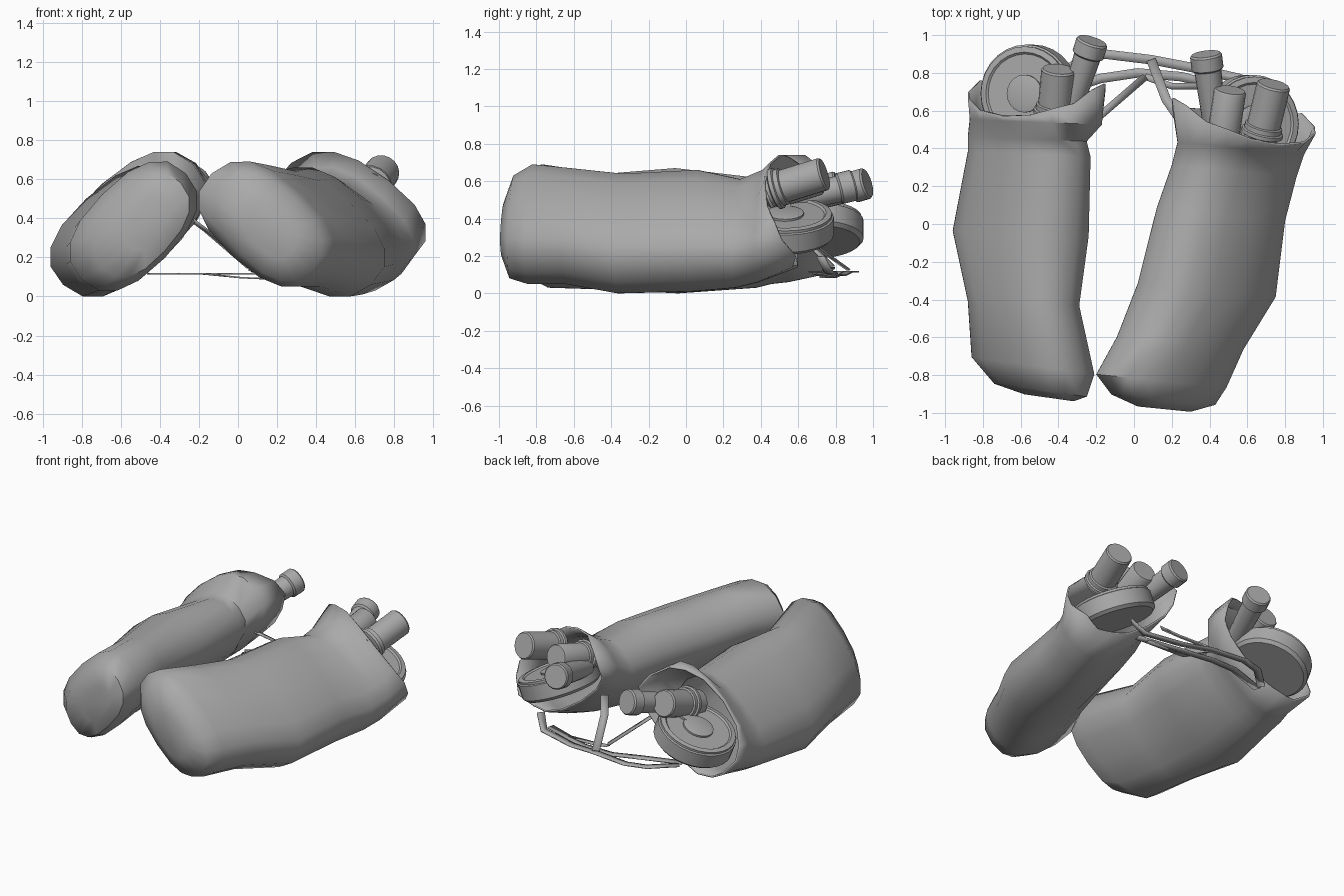
import bpy, bmesh, math, random
from mathutils import Vector

cube = bpy.data.objects.get("Cube")
if cube:
    bpy.data.objects.remove(cube, do_unlink=True)

grey = bpy.data.materials.new("plain_grey")
grey.use_nodes = True
colour = (0.4, 0.4, 0.4, 1)
grey.diffuse_color = colour
grey.node_tree.nodes["Principled BSDF"].inputs["Base Color"].default_value = colour


def finish(name, bm, angle, thickness=0):
    bmesh.ops.recalc_face_normals(bm, faces=bm.faces)
    mesh = bpy.data.meshes.new(name)
    bm.to_mesh(mesh)
    bm.free()
    mesh.materials.append(grey)
    obj = bpy.data.objects.new(name, mesh)
    bpy.context.collection.objects.link(obj)
    bpy.ops.object.select_all(action="DESELECT")
    obj.select_set(True)
    bpy.context.view_layer.objects.active = obj
    bpy.ops.object.shade_smooth_by_angle(angle=math.radians(angle))
    if thickness:
        solid = obj.modifiers.new("cloth", "SOLIDIFY")
        solid.thickness = thickness
        solid.offset = -1


def bridge(bm, low, high):
    for i in range(len(low)):
        j = (i + 1) % len(low)
        bm.faces.new((low[i], low[j], high[j], high[i]))


def oval(sides, lean):
    """Leaning rounded box outline, fitted to a unit square."""
    points = []
    for i in range(sides):
        t = math.tau * i / sides
        u, v = [math.copysign(abs(f(t)) ** 0.8, f(t)) for f in (math.cos, math.sin)]
        points.append((u * math.cos(lean) - v * math.sin(lean),
                       u * math.cos(lean) + v * math.sin(lean), v))
    sx = max(p[0] for p in points)
    sz = max(p[1] for p in points)
    return [(x / sx, z / sz, v) for x, z, v in points]


def sack(name, side, front_skew, back_skew, lean, rings):
    """Loft through rings given as y, then the x and z limits."""
    random.seed(4)
    bm = bmesh.new()
    loops = []
    shape = oval(16, math.radians(lean))
    for y, x0, x1, z0, z1 in rings:
        last = y == rings[-1][0]
        skew = front_skew if y < -0.5 else back_skew
        loop = []
        for px, pz, v in shape:
            dx = side * px * (x1 - x0) / 2
            # the open rim dips on the upper side and is ragged
            dip = random.uniform(-0.02, 0.03) - 0.15 * max(v, 0) if last else 0
            loop.append(bm.verts.new(((x0 + x1) / 2 + dx, y + skew * dx + dip,
                                      (z0 + z1) / 2 + pz * (z1 - z0) / 2)))
        loops.append(loop)
    bm.faces.new(loops[0])
    for low, high in zip(loops, loops[1:]):
        bridge(bm, low, high)
    finish(name, bm, 50, 0.012)


def lathe(name, base, axis, profile, sides):
    """Turn (radius, height) pairs around an axis."""
    bm = bmesh.new()
    turn = Vector(axis).to_track_quat("Z", "Y")
    loops = []
    for r, h in profile:
        ring = [Vector((r * math.cos(math.tau * i / sides),
                        r * math.sin(math.tau * i / sides), h)) for i in range(sides)]
        loops.append([bm.verts.new(turn @ p + Vector(base)) for p in ring])
    for low, high in zip(loops, loops[1:]):
        bridge(bm, low, high)
    bm.faces.new(loops[0])
    bm.faces.new(loops[-1])
    finish(name, bm, 35)


# Sacks
sack("right_sack", 1, -0.14, -0.04, 31, [
    (-0.92, -0.58, -0.32, 0.24, 0.52),
    (-0.88, -0.74, -0.25, 0.10, 0.63),
    (-0.75, -0.86, -0.21, 0.03, 0.69),
    (-0.42, -0.88, -0.29, 0.02, 0.64),
    (-0.05, -0.96, -0.24, 0.00, 0.67),
    (0.37, -0.88, -0.23, 0.03, 0.62),
    (0.45, -0.88, -0.25, 0.05, 0.63),
    (0.54, -0.87, -0.17, 0.06, 0.74),
    (0.73, -0.88, -0.15, 0.10, 0.74)])
sack("left_sack", -1, -0.1, -0.1, 32, [
    (-0.98, 0.02, 0.30, 0.20, 0.48),
    (-0.93, -0.12, 0.43, 0.08, 0.63),
    (-0.83, -0.20, 0.49, 0.05, 0.69),
    (-0.63, -0.09, 0.58, 0.05, 0.67),
    (-0.35, 0.02, 0.75, 0.00, 0.64),
    (0.05, 0.12, 0.80, 0.01, 0.66),
    (0.28, 0.20, 0.86, 0.03, 0.61),
    (0.40, 0.23, 0.90, 0.06, 0.66),
    (0.60, 0.20, 0.96, 0.14, 0.74)])

# Pans with a lipped lid and a folded handle
PAN = [(0.24, -0.09), (0.26, -0.07), (0.26, 0.03), (0.25, 0.035),
       (0.25, 0.05), (0.22, 0.055), (0.21, 0.045)]
for name, side, centre in (("right", -1, (-0.56, 0.69, 0.36)),
                           ("left", 1, (0.62, 0.53, 0.38))):
    normal = Vector((side * 0.37, 0, 0.93))
    centre = Vector(centre)
    lathe(name + "_pan", centre, normal, PAN, 28)
    lathe(name + "_pan_knob", centre + normal * 0.045, normal,
          [(0.1, 0), (0.1, 0.012), (0.08, 0.018)], 20)
    along = Vector((-side * 0.93, 0, 0.37))
    bm = bmesh.new()
    bmesh.ops.create_cube(bm, size=1)
    for v in bm.verts:
        v.co = (centre + normal * (0.053 + v.co.z * 0.016)
                + along * (0.14 + v.co.x * 0.12) + Vector((0, v.co.y * 0.06, 0)))
    finish(name + "_pan_handle", bm, 35)


# Canisters: one kind has a cap, the other a ring part way along
def capped_canister(name, base, top):
    axis = Vector(top) - Vector(base)
    n = axis.length
    lathe(name, base, axis, [(0.06, 0), (0.072, n - 0.09), (0.085, n - 0.08),
                             (0.085, n - 0.01), (0.077, n)], 18)


def ringed_canister(name, base, top, radius, ring):
    axis = Vector(top) - Vector(base)
    n = axis.length
    lathe(name, base, axis, [(radius, 0), (radius, n - 0.01), (radius * 0.92, n)], 18)
    lathe(name + "_collar", Vector(base) + axis * ring, axis,
          [(radius, -0.03), (radius * 1.25, -0.02), (radius * 1.25, 0),
           (radius * 1.12, 0.005), (radius * 1.12, 0.03), (radius, 0.035)], 18)


capped_canister("right_capped_canister", (-0.34, 0.60, 0.48), (-0.22, 0.97, 0.59))
capped_canister("left_capped_canister", (0.43, 0.50, 0.48), (0.38, 0.90, 0.58))
ringed_canister("right_canister", (-0.43, 0.50, 0.46), (-0.40, 0.82, 0.57), 0.09, 0.32)
ringed_canister("left_inner_canister", (0.46, 0.38, 0.51), (0.51, 0.71, 0.61), 0.085, 0.25)
ringed_canister("left_outer_canister", (0.67, 0.45, 0.55), (0.74, 0.74, 0.64), 0.09, 0.15)


# Straps
def strap(name, width, *path):
    bm = bmesh.new()
    points = [Vector(p) for p in path]
    pairs = []
    for i, p in enumerate(points):
        d = points[min(i + 1, len(points) - 1)] - points[max(i - 1, 0)]
        out = Vector((-d.y, d.x, 0)).normalized() * width / 2
        pairs.append((bm.verts.new(p - out), bm.verts.new(p + out)))
    for (a, b), (c, d) in zip(pairs, pairs[1:]):
        bm.faces.new((a, b, d, c))
    finish(name, bm, 30, 0.008)


strap("right_strap", 0.04, (-0.24, 0.52, 0.40), (-0.16, 0.59, 0.34), (0.06, 0.78, 0.15))
strap("left_strap", 0.05, (0.24, 0.56, 0.36), (0.17, 0.66, 0.28), (0.09, 0.87, 0.13))
strap("back_strap", 0.05, (-0.45, 0.72, 0.12), (-0.30, 0.86, 0.12), (-0.16, 0.90, 0.12),
      (0.09, 0.87, 0.12), (0.30, 0.83, 0.10), (0.56, 0.77, 0.11), (0.62, 0.72, 0.20))
strap("middle_strap", 0.05, (-0.45, 0.68, 0.12), (-0.18, 0.77, 0.12), (0.02, 0.80, 0.10),
      (0.25, 0.78, 0.09), (0.56, 0.70, 0.11))
strap("front_strap", 0.035, (0.06, 0.78, 0.14), (0.2, 0.73, 0.10), (0.5, 0.73, 0.09))
